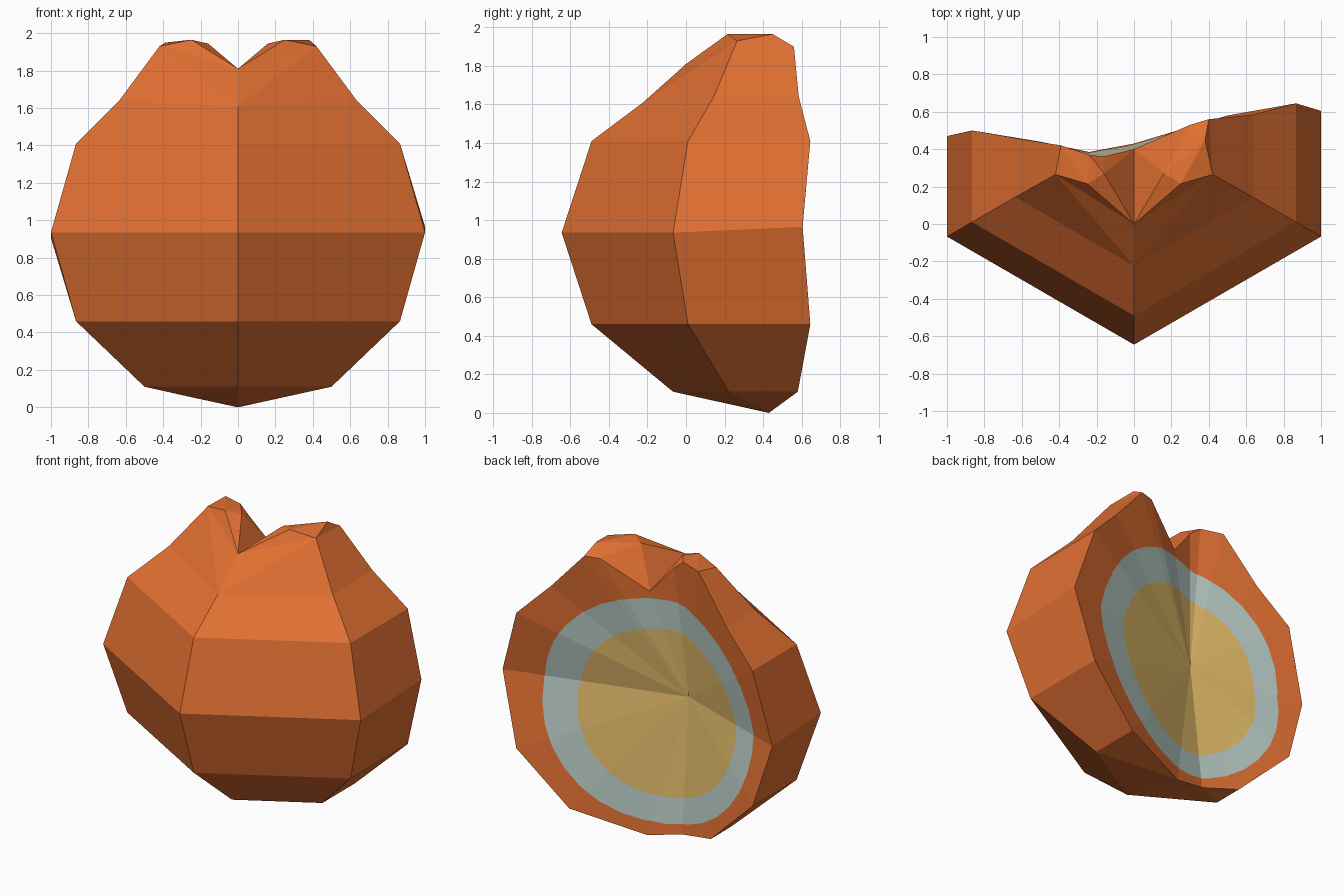
import bpy, bmesh, math
from mathutils import Vector

if "Cube" in bpy.data.objects:
    bpy.data.objects.remove(bpy.data.objects["Cube"])


def material(name, rgb):
    m = bpy.data.materials.new(name)
    m.diffuse_color = (*rgb, 1)
    m.use_nodes = True
    m.node_tree.nodes["Principled BSDF"].inputs["Base Color"].default_value = m.diffuse_color
    return m


bm = bmesh.new()


def v(x, y, z):
    return bm.verts.new((x, y, z))


def face(*vs):
    f = bm.faces.new(vs)
    return f


# Six-sided skin levels: half width, side z, front z, cut depth right, cut depth left
AXIS_Y = 0.51
levels = [
    (0.50, 0.11, 0.11, 0.58, 0.44),
    (0.866, 0.46, 0.46, 0.645, 0.50),
    (1.00, 0.935, 0.935, 0.605, 0.47),
    (0.866, 1.41, 1.41, 0.645, 0.50),
    (0.635, 1.64, 1.61, 0.585, 0.46),
]
front, side, back = [], {1: [], -1: []}, {1: [], -1: []}
for hw, zs, zf, yr, yl in levels:
    front.append(v(0, AXIS_Y - 1.155 * hw, zf))
    for s, yb in ((1, yr), (-1, yl)):
        side[s].append(v(s * hw, AXIS_Y - 0.577 * hw, zs))
        back[s].append(v(s * hw, yb, zs + (0.03 * s if hw == 1 else 0)))

# Lumpy top with a central notch
A, N = v(0, 0, 1.81), v(0, 0.40, 1.70)
B, C, G = {}, {}, {}
for s in (1, -1):
    B[s], C[s], G[s] = v(s * .25, .215, 1.965), v(s * .42, .265, 1.93), v(s * .16, .27, 1.945)
D, E, F = v(.38, .45, 1.965), v(.40, .56, 1.90), v(.30, .53, 1.90)
DL, K, H = v(-.39, .42, 1.95), v(-.24, .37, 1.955), v(-.16, .36, 1.89)
for s in (1, -1):
    face(A, B[s], G[s])
    face(A, G[s], N)
for tri in ((G[1], F, N), (B[1], D, G[1]), (G[1], D, F), (B[1], C[1], D),
            (C[1], E, D), (D, E, F), (G[-1], N, H), (G[-1], H, K),
            (B[-1], G[-1], K), (B[-1], K, DL), (B[-1], DL, C[-1])):
    face(*tri)
top_back = {1: E, -1: DL}

# Skin walls
for s in (1, -1):
    for i in range(4):
        face(front[i], side[s][i], side[s][i + 1], front[i + 1])
        face(side[s][i], back[s][i], back[s][i + 1], side[s][i + 1])
    face(front[4], side[s][4], C[s])
    face(front[4], C[s], A)
    face(A, C[s], B[s])
    face(side[s][4], back[s][4], top_back[s], C[s])

# Bottom
tip, tip_left = v(0, .43, 0), v(-.24, .385, .052)
face(front[0], side[1][0], tip)
face(side[1][0], back[1][0], tip)
face(front[0], tip, tip_left)
face(front[0], tip_left, side[-1][0])
face(side[-1][0], tip_left, back[-1][0])

# Cut face: fan around the deepest point
P = v(-.224, .289, .975)
rim = [N, F, E] + back[1][::-1] + [tip, tip_left] + back[-1] + [DL, K, H]
cut = [face(P, rim[i], rim[(i + 1) % len(rim)]) for i in range(len(rim))]
bmesh.ops.recalc_face_normals(bm, faces=bm.faces)


def disc(faces, cx, cz, r, index, n=32):
    """Cut a round patch into the given faces and colour it."""
    outside = faces[0].material_index
    for f in faces:
        f.material_index = index
    for k in range(n):
        a = 2 * math.pi * k / n
        no = Vector((math.cos(a), 0, math.sin(a)))
        co = Vector((cx, 0, cz)) + no * r
        fs = [f for f in bm.faces if f.material_index == index]
        geom = set(fs)
        for f in fs:
            geom.update(f.edges)
            geom.update(f.verts)
        bmesh.ops.bisect_plane(bm, geom=list(geom), dist=1e-5, plane_co=co, plane_no=no)
        for f in bm.faces:
            if f.material_index == index and (f.calc_center_median() - co).dot(no) > 0:
                f.material_index = outside


# Pale shell ring, then tan core
disc(cut, -.05, .875, .775, 1)
disc([f for f in bm.faces if f.material_index == 1], -.085, .86, .58, 2)

me = bpy.data.meshes.new("cut_fruit")
bm.to_mesh(me)
bm.free()
for m in (material("orange skin", (.75, .16, .032)),
          material("pale grey ring", (.48, .595, .555)),
          material("tan core", (.745, .485, .14))):
    me.materials.append(m)
ob = bpy.data.objects.new("cut_fruit", me)
bpy.context.collection.objects.link(ob)
